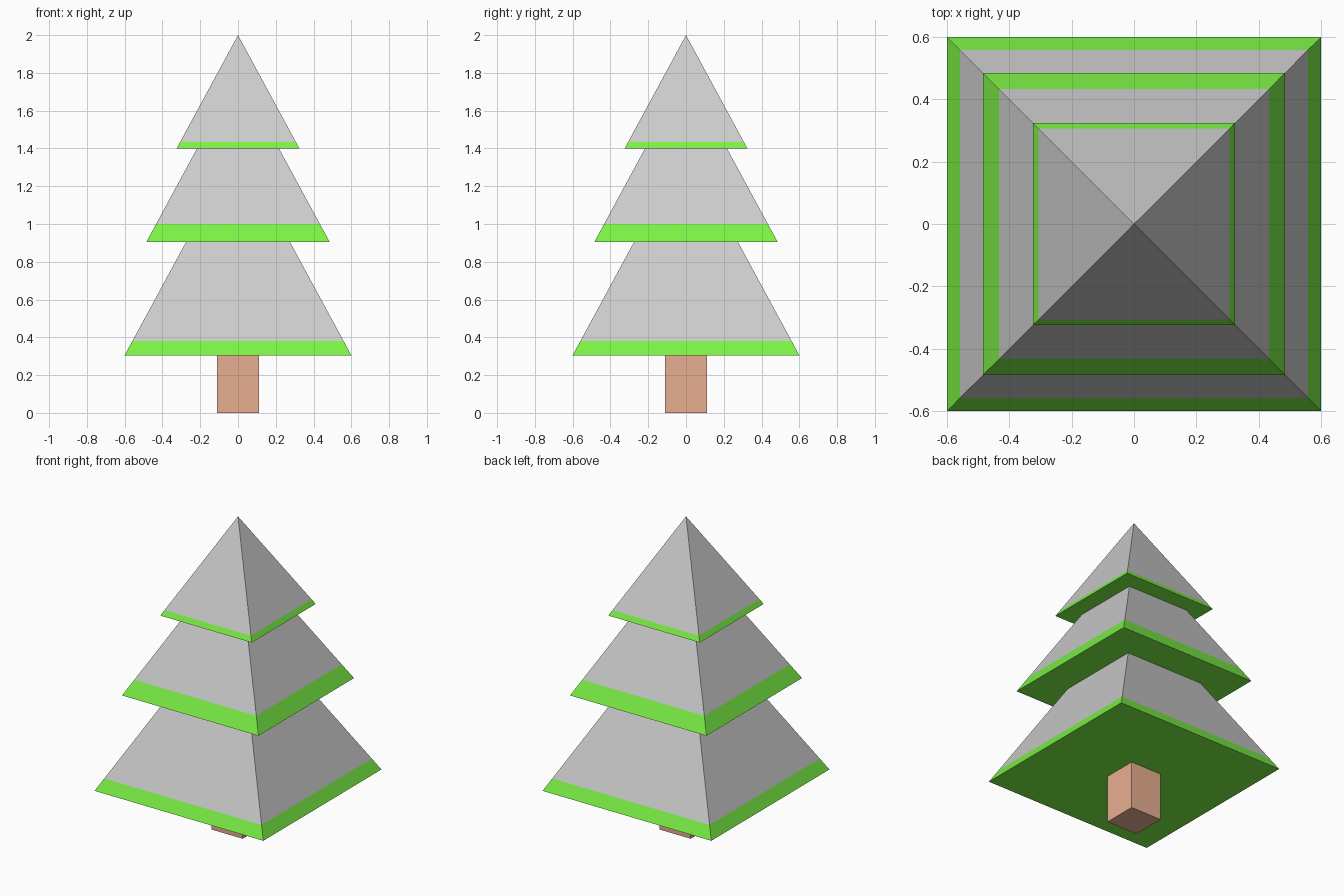
import bpy
import bmesh

if "Cube" in bpy.data.objects:
    bpy.data.objects.remove(bpy.data.objects["Cube"])

SLOPE = 0.325 / 0.6   # half width lost per unit of height


def material(name, colour):
    m = bpy.data.materials.new(name)
    m.diffuse_color = (*colour, 1)
    m.use_nodes = True
    m.node_tree.nodes["Principled BSDF"].inputs["Base Color"].default_value = m.diffuse_color
    return m


def add_object(name, bm, mats):
    bmesh.ops.recalc_face_normals(bm, faces=bm.faces)
    mesh = bpy.data.meshes.new(name)
    bm.to_mesh(mesh)
    bm.free()
    for m in mats:
        mesh.materials.append(m)
    obj = bpy.data.objects.new(name, mesh)
    bpy.context.collection.objects.link(obj)
    return obj


def square(bm, half, z):
    return [bm.verts.new((sx * half, sy * half, z))
            for sx, sy in ((-1, -1), (1, -1), (1, 1), (-1, 1))]


def bridge(bm, low, high, mat):
    for i in range(4):
        j = (i + 1) % 4
        bm.faces.new((low[i], low[j], high[j], high[i])).material_index = mat


def tier(name, half, z0, band_top, z1, green):
    """Square tier: green underside and rim, grey slopes, flat or pointed top."""
    bm = bmesh.new()
    base = square(bm, half, z0)
    rim = square(bm, half - (band_top - z0) * SLOPE, band_top)
    bm.faces.new(base).material_index = 1
    bridge(bm, base, rim, 1)
    top_half = half - (z1 - z0) * SLOPE
    if top_half > 0.001:
        top = square(bm, top_half, z1)
        bridge(bm, rim, top, 0)
        bm.faces.new(top)
    else:
        apex = bm.verts.new((0, 0, z1))
        for i in range(4):
            bm.faces.new((rim[i], rim[(i + 1) % 4], apex))
    return add_object(name, bm, [None, green])


green = material("leaf_green", (0.20, 0.88, 0.06))
brown = material("bark_brown", (0.80, 0.43, 0.28))

# Branch tiers, each tucked slightly into the one above
tier("bottom_branches", 0.60, 0.305, 0.38, 0.92, green)
tier("middle_branches", 0.485, 0.905, 1.00, 1.415, green)
tier("top_branches", 0.325, 1.40, 1.433, 2.00, green)

# Square trunk
bm = bmesh.new()
low, high = square(bm, 0.11, 0), square(bm, 0.11, 0.31)
bridge(bm, low, high, 0)
bm.faces.new(low)
bm.faces.new(high)
add_object("trunk", bm, [brown])
